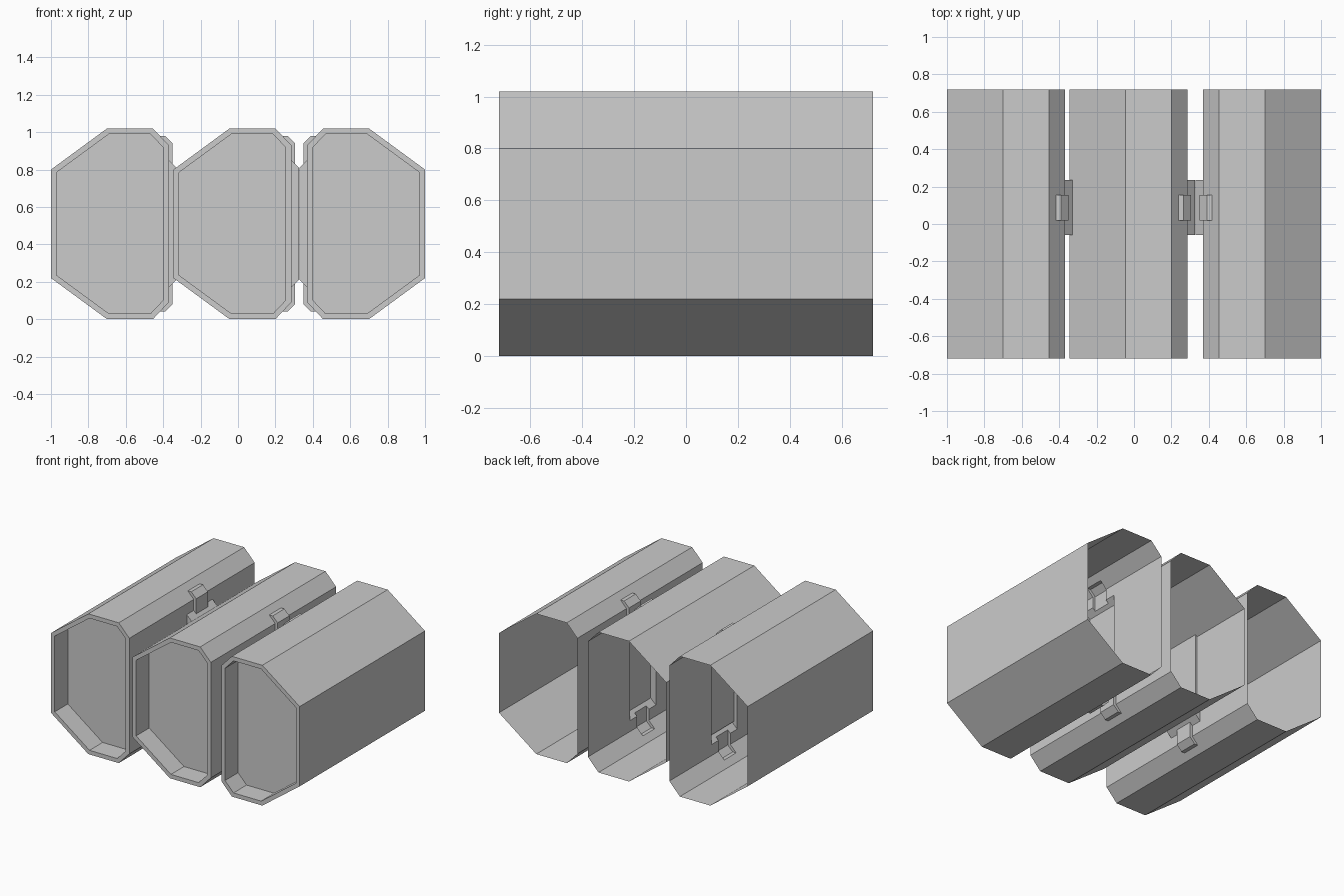
import bpy, bmesh

if "Cube" in bpy.data.objects:
    bpy.data.objects.remove(bpy.data.objects["Cube"])

HALF_DEPTH = 0.72

# cross-sections (x, z) of the middle pod
HULL = [(-0.345, 0.22), (-0.345, 0.80), (-0.045, 1.02), (0.2, 1.02),
        (0.285, 0.93), (0.285, 0.09), (0.2, 0.0), (-0.045, 0.0)]
PLATE = [(0.15, 0.85), (0.285, 0.85), (0.326, 0.81),
         (0.326, 0.21), (0.285, 0.17), (0.15, 0.17)]
CLIP = [(0.17, 0.98), (0.265, 0.98), (0.305, 0.94),
        (0.305, 0.08), (0.265, 0.04), (0.17, 0.04)]


def prism(name, profile, y0, y1, place):
    """Closed prism: profile extruded along y."""
    bm = bmesh.new()
    face = bm.faces.new([bm.verts.new((place(x), y0, z)) for x, z in profile])
    ext = bmesh.ops.extrude_face_region(bm, geom=[face], use_keep_orig=True)
    moved = [g for g in ext["geom"] if isinstance(g, bmesh.types.BMVert)]
    bmesh.ops.translate(bm, verts=moved, vec=(0, y1 - y0, 0))
    bmesh.ops.recalc_face_normals(bm, faces=bm.faces[:])
    mesh = bpy.data.meshes.new(name)
    bm.to_mesh(mesh)
    bm.free()
    obj = bpy.data.objects.new(name, mesh)
    bpy.context.collection.objects.link(obj)
    return obj


def merge(body, part):
    """Boolean union, then drop the helper."""
    mod = body.modifiers.new("union", "BOOLEAN")
    mod.operation = "UNION"
    mod.solver = "EXACT"
    mod.object = part
    bpy.context.view_layer.objects.active = body
    bpy.ops.object.modifier_apply(modifier=mod.name)
    bpy.data.objects.remove(part)


def pod(name, place):
    body = prism(name, HULL, -HALF_DEPTH, HALF_DEPTH, place)
    # raised side plate and the narrower clip wrapping over the bevels
    merge(body, prism("side_plate", PLATE, -0.06, 0.235, place))
    merge(body, prism("clip", CLIP, 0.02, 0.155, place))

    bm = bmesh.new()
    bm.from_mesh(body.data)
    # open back end
    back = [f for f in bm.faces if f.calc_center_median().y > HALF_DEPTH - 0.001]
    bmesh.ops.delete(bm, geom=back, context="FACES")
    # front rim with recessed panel
    front = [f for f in bm.faces if f.calc_center_median().y < -HALF_DEPTH + 0.001]
    bmesh.ops.inset_region(bm, faces=front, thickness=0.03, use_even_offset=True)
    ext = bmesh.ops.extrude_face_region(bm, geom=front)
    moved = [g for g in ext["geom"] if isinstance(g, bmesh.types.BMVert)]
    bmesh.ops.translate(bm, verts=moved, vec=(0, 0.15, 0))
    bmesh.ops.delete(bm, geom=[f for f in front if f.is_valid], context="FACES")
    bm.to_mesh(body.data)
    bm.free()


# two pods facing right, one mirrored to face them
pod("left_pod", lambda x: x - 0.655)
pod("middle_pod", lambda x: x)
pod("right_pod", lambda x: 0.655 - x)
